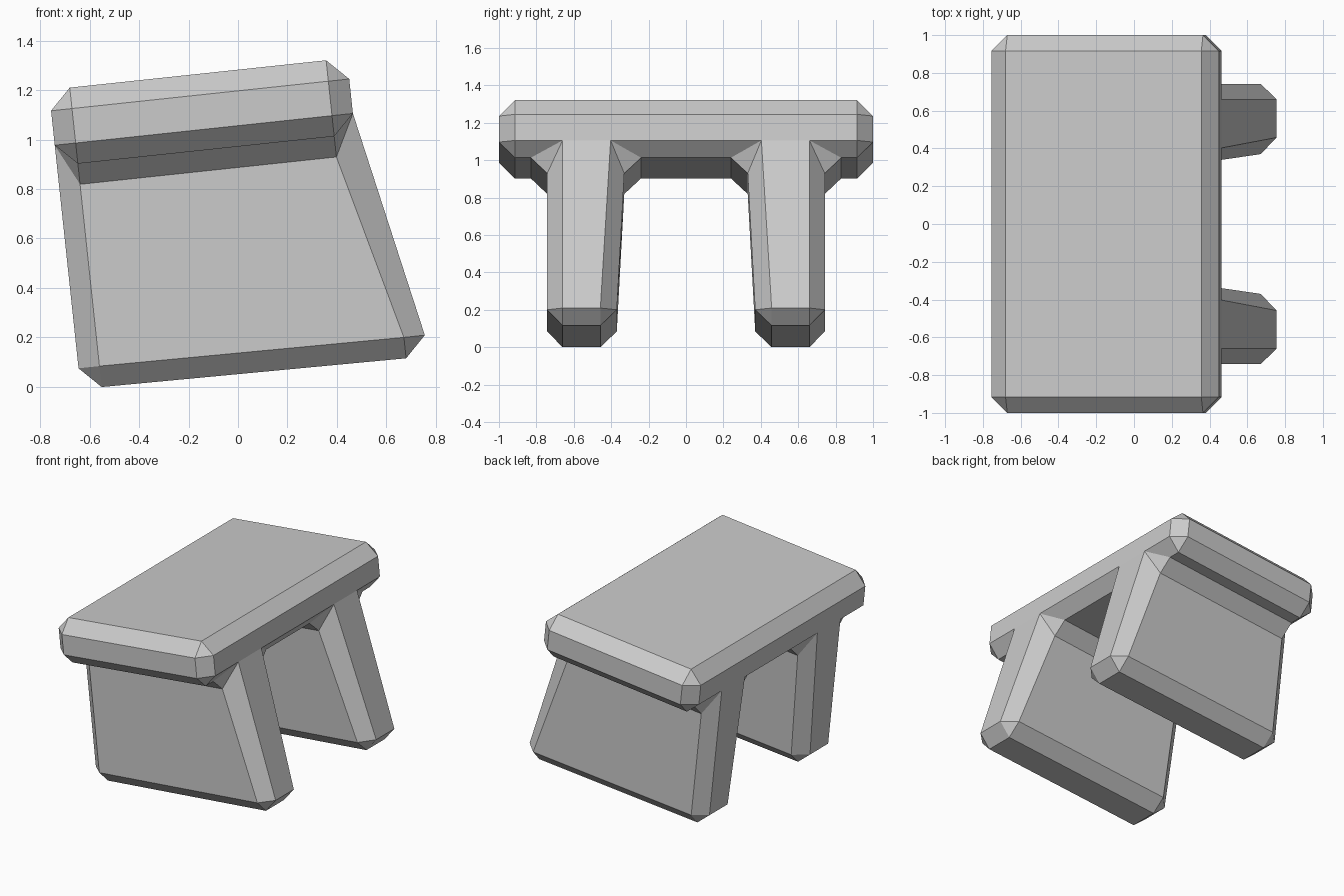
import bpy, bmesh, math
from mathutils import Matrix

if "Cube" in bpy.data.objects:
    bpy.data.objects.remove(bpy.data.objects["Cube"])

CH = 0.085                      # chamfer width
TILT = math.atan(0.1066)        # whole piece leans back about 6 degrees


def corners(low):
    """Half profile (y, v): inset cap corner followed by its two chamfer points."""
    return [
        ((.915, 1.19), (.915, 1.275), (1.0, 1.19)),     # slab top edge
        ((.915, 1.05), (1.0, 1.05), (.915, .966)),      # slab lower edge
        ((.66, 1.05), (.83, .966), (.742, .882)),       # outer leg joint
        ((.66, low), (.742, low), (.66, low - CH)),     # foot outer edge
        ((.458, low), (.458, low - CH), (.37, low)),    # foot inner edge
        ((.403, 1.05), (.33, .882), (.24, .966)),       # inner leg joint
    ]


def add_end(bm, top_u, foot_u, inward, low):
    """Chamfered end: returns the ring of profile vertices behind the cap."""
    half = corners(low)
    mirror = [tuple((-y, v) for y, v in (e, b, a)) for e, a, b in reversed(half)]
    cap, ring = [], []
    for i, (e, a, b) in enumerate(half + mirror):
        u = foot_u if i in (3, 4, 7, 8) else top_u
        cap.append(bm.verts.new((u, *e)))
        ring += [bm.verts.new((u + inward, *p)) for p in (a, b)]
    n = len(cap)
    for i in range(n):
        j = (i + 1) % n
        bm.faces.new((cap[i], ring[2 * i], ring[2 * i + 1]))
        bm.faces.new((cap[i], ring[2 * i + 1], ring[2 * j], cap[j]))
    # Slab end and the two leg ends
    for ids in ((0, 1, 2, 5, 6, 9, 10, 11), (2, 3, 4, 5), (6, 7, 8, 9)):
        bm.faces.new([cap[k] for k in ids])
    return ring


# Slab with two slanted legs, one continuous chamfered body
bm = bmesh.new()
back = add_end(bm, -.633, -.633, CH, .143)
front = add_end(bm, .579, .773, -CH, .128)
for i in range(len(back)):
    j = (i + 1) % len(back)
    bm.faces.new((back[i], back[j], front[j], front[i]))
bmesh.ops.transform(bm, matrix=Matrix.Rotation(-TILT, 4, 'Y'), verts=bm.verts)
bmesh.ops.recalc_face_normals(bm, faces=bm.faces)

mesh = bpy.data.meshes.new("slanted_bench")
bm.to_mesh(mesh)
bm.free()
bench = bpy.data.objects.new("slanted_bench", mesh)
bpy.context.collection.objects.link(bench)
